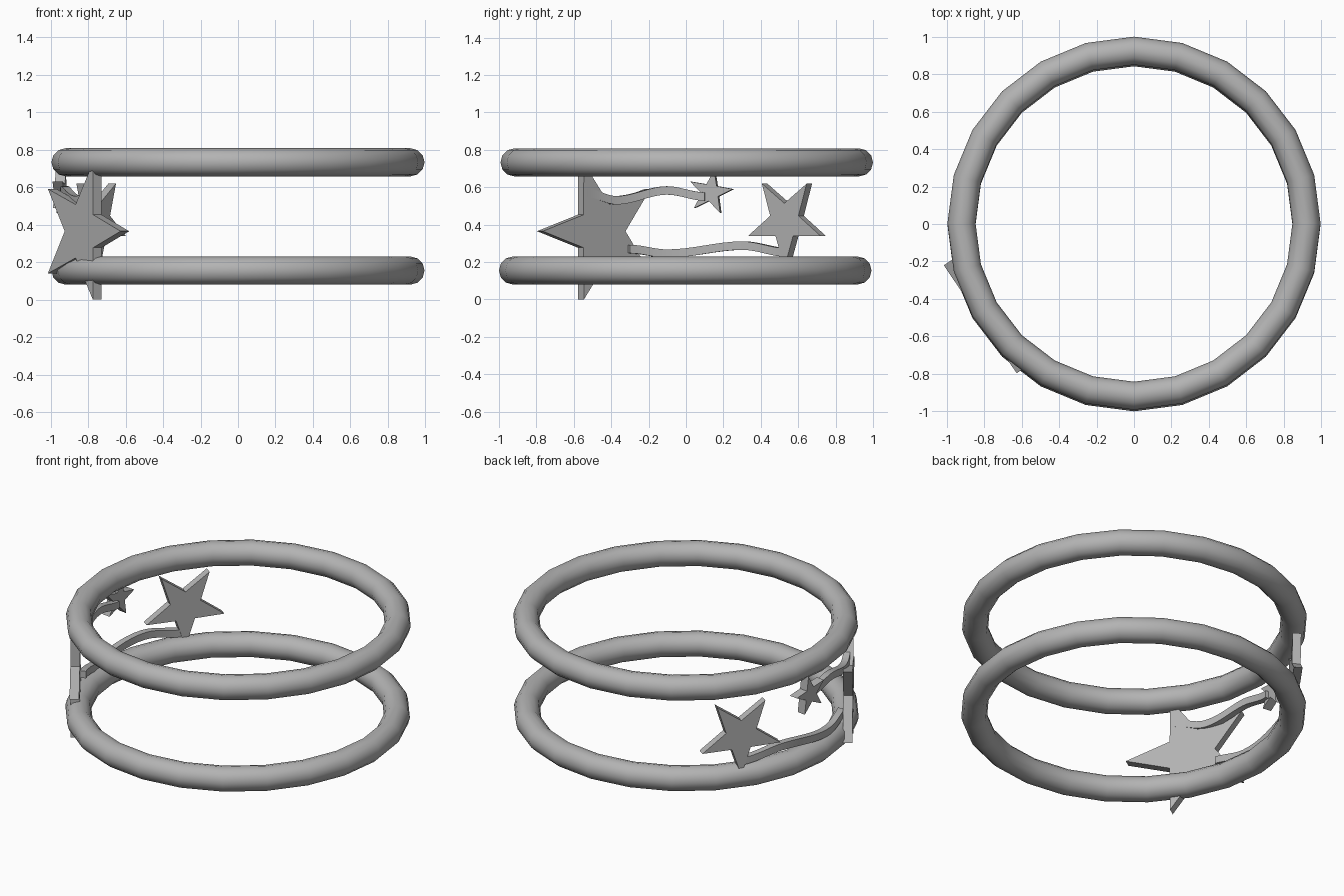
import bpy, bmesh, math
from mathutils import Vector

cube = bpy.data.objects.get("Cube")
if cube:
    bpy.data.objects.remove(cube, do_unlink=True)

metal = bpy.data.materials.new("grey metal")
metal.use_nodes = True
GREY = (0.45, 0.45, 0.45, 1)
metal.diffuse_color = GREY
metal.node_tree.nodes["Principled BSDF"].inputs["Base Color"].default_value = GREY


def finish(name, bm, smooth=None):
    """Turn a bmesh into a named object."""
    bmesh.ops.recalc_face_normals(bm, faces=bm.faces)
    mesh = bpy.data.meshes.new(name)
    bm.to_mesh(mesh)
    bm.free()
    mesh.materials.append(metal)
    obj = bpy.data.objects.new(name, mesh)
    bpy.context.collection.objects.link(obj)
    if smooth:
        bpy.ops.object.select_all(action='DESELECT')
        obj.select_set(True)
        bpy.context.view_layer.objects.active = obj
        bpy.ops.object.shade_smooth_by_angle(angle=math.radians(smooth))
    return obj


def loft(name, sections, closed, smooth):
    """Skin a list of equal closed sections."""
    bm = bmesh.new()
    rows = [[bm.verts.new(p) for p in s] for s in sections]
    n = len(rows[0])
    pairs = list(zip(rows, rows[1:] + rows[:1]))
    for a, b in pairs if closed else pairs[:-1]:
        for i in range(n):
            j = (i + 1) % n
            bm.faces.new((a[i], a[j], b[j], b[i]))
    if not closed:
        bm.faces.new(rows[0])
        bm.faces.new(rows[-1])
    return finish(name, bm, smooth)


def ring(name, y, z, major=0.921, minor=0.075, around=24, sides=12):
    sections = []
    for k in range(around):
        a = math.tau * k / around
        sections.append([])
        for i in range(sides):
            b = math.tau * i / sides
            r = major + minor * math.cos(b)
            sections[-1].append((r * math.cos(a), y + r * math.sin(a),
                                 z + minor * math.sin(b)))
    return loft(name, sections, True, 40)


def star(name, facing, centre, z, radius, turn, inner, outer, ratio=0.39):
    """Five-pointed plate standing tangent to the band on the right side."""
    a = math.radians(facing)
    normal = Vector((-math.cos(a), math.sin(a), 0))
    along = Vector((math.sin(a), math.cos(a), 0))
    bm = bmesh.new()
    face = []
    for i in range(10):
        r = radius * (ratio if i % 2 else 1)
        b = math.radians(turn + 36 * i)
        p = normal * inner + along * (centre + r * math.cos(b))
        p.z = z + r * math.sin(b)
        face.append(bm.verts.new(p))
    base = bm.faces.new(face)
    out = bmesh.ops.extrude_face_region(bm, geom=[base], use_keep_orig=True)
    verts = [g for g in out["geom"] if isinstance(g, bmesh.types.BMVert)]
    bmesh.ops.translate(bm, vec=normal * (outer - inner), verts=verts)
    return finish(name, bm)


def ribbon(name, keys, inner=0.91, outer=0.95, height=0.045, steps=8):
    """Wavy strip following the band between key points (y, z)."""
    sections = []
    for (y0, z0), (y1, z1) in zip(keys, keys[1:]):
        for k in range(steps + 1):
            if k == 0 and sections:
                continue
            t = k / steps
            z = z0 + (z1 - z0) * t * t * (3 - 2 * t)
            a = math.asin((y0 + (y1 - y0) * t) / inner)
            sections.append([(-r * math.cos(a), r * math.sin(a), z + h)
                             for r, h in ((inner, -height / 2), (outer, -height / 2),
                                          (outer, height / 2), (inner, height / 2))])
    return loft(name, sections, False, 30)


# Bands
ring("upper_band", 0.004, 0.733)
ring("lower_band", -0.004, 0.155)

# Stars
star("large_star", -34, 0.074, 0.365, 0.384, 180, 0.91, 0.965)
star("medium_star", 35.5, 0, 0.417, 0.25, -90, 0.905, 0.955)
star("small_star", 8, 0, 0.573, 0.122, 8, 0.93, 0.985)

# Wavy trails joining the stars
ribbon("upper_trail", [(-0.53, 0.57), (-0.37, 0.53), (-0.1, 0.583), (0.1, 0.55)])
ribbon("lower_trail", [(-0.3, 0.27), (-0.1, 0.245), (0.3, 0.288), (0.54, 0.25)])
